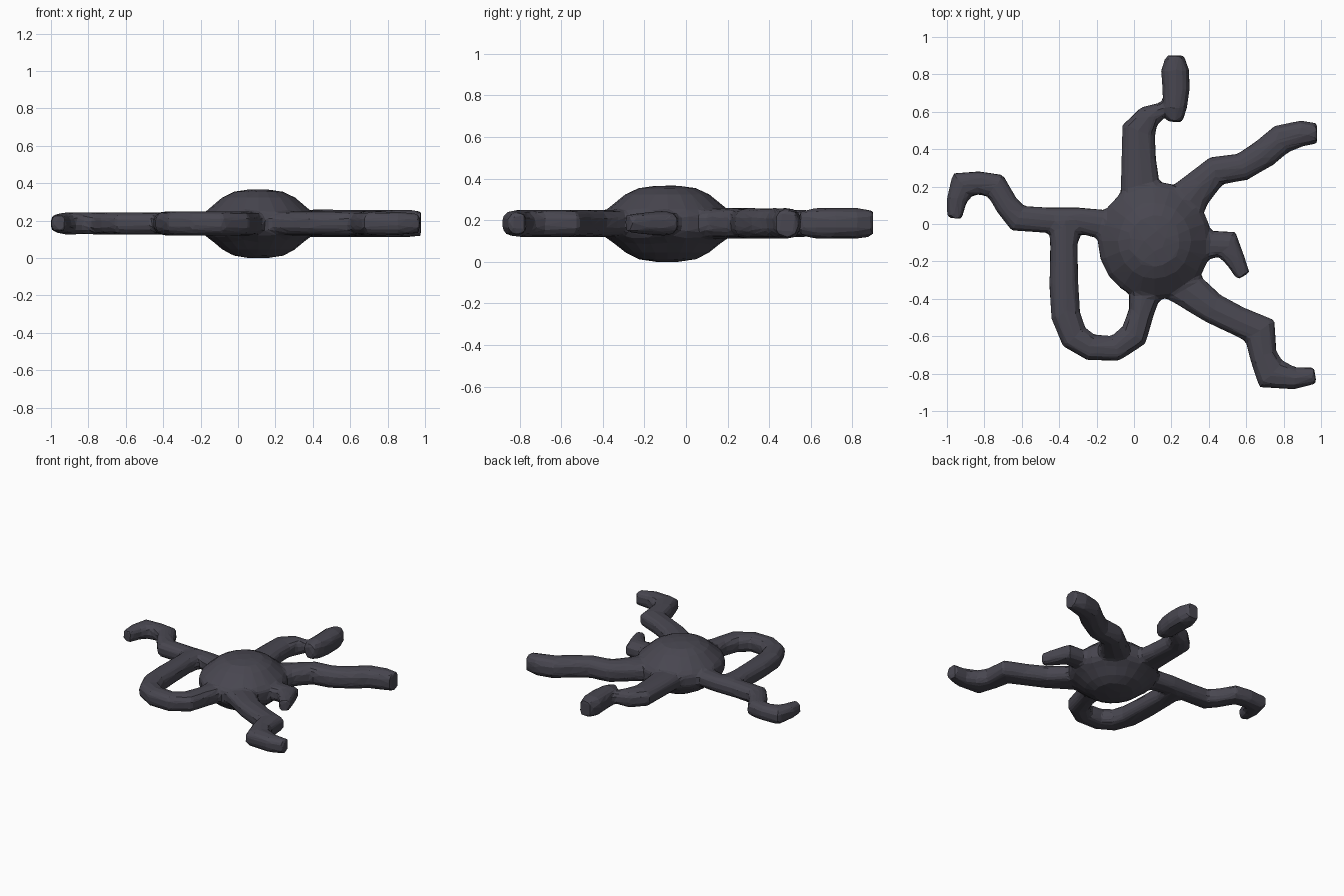
import bpy, bmesh, math
from mathutils import Vector

MID = 0.185          # height of the arms' centre line
SIDES = 10

bm = bmesh.new()


def skin(rings):
    """Bridge a list of vertex rings and cap both ends."""
    n = len(rings[0])
    for a, b in zip(rings, rings[1:]):
        for i in range(n):
            j = (i + 1) % n
            bm.faces.new((a[i], a[j], b[j], b[i]))
    bm.faces.new(rings[0][::-1])
    bm.faces.new(rings[-1])


def arm(points, half_height=0.066):
    """Flat-lying tube through (x, y, half width) points, mitred at bends."""
    pts = [Vector(p[:2]) for p in points]
    rings = []
    for k, p in enumerate(pts):
        before = (p - pts[k - 1]).normalized() if k else (pts[1] - p).normalized()
        after = (pts[k + 1] - p).normalized() if k < len(pts) - 1 else before
        d = (before + after).normalized()
        side = Vector((d.y, -d.x))
        w = points[k][2] / max(d.dot(after), 0.75)
        h = half_height * min(1, 0.35 + points[k][2] / 0.1)
        ring = []
        for i in range(SIDES):
            a = 2 * math.pi * (i + 0.5) / SIDES
            c, s = math.cos(a), math.sin(a)
            c = math.copysign(abs(c) ** 0.75, c)
            s = math.copysign(abs(s) ** 0.75, s)
            q = p + side * w * c
            ring.append(bm.verts.new((q.x, q.y, MID + h * s)))
        rings.append(ring)
    skin(rings)


# Domed body with a flared rim, lathed
profile = [(0.06, 0.0), (0.15, 0.012), (0.22, 0.045), (0.28, 0.09), (0.32, 0.115),
           (0.345, 0.15), (0.345, 0.22), (0.32, 0.25), (0.28, 0.28),
           (0.22, 0.325), (0.15, 0.355), (0.06, 0.366)]
rings = []
for r, z in profile:
    rings.append([bm.verts.new((0.11 + 0.88 * r * math.cos(a), -0.09 + 0.92 * r * math.sin(a), z))
                  for a in (2 * math.pi * i / 20 for i in range(20))])
skin(rings)

# Back arm and its almost detached tip
arm([(0.06, 0.0, 0.15), (0.035, 0.18, 0.11), (0.025, 0.35, 0.095), (0.025, 0.50, 0.09),
     (0.08, 0.575, 0.065), (0.18, 0.63, 0.03)])
arm([(0.22, 0.545, 0.04), (0.22, 0.62, 0.065), (0.225, 0.72, 0.075), (0.22, 0.82, 0.078),
     (0.22, 0.90, 0.05)], 0.075)
# Back right arm
arm([(0.2, 0.02, 0.16), (0.32, 0.17, 0.10), (0.44, 0.285, 0.078), (0.58, 0.305, 0.075),
     (0.70, 0.38, 0.08), (0.79, 0.455, 0.08), (0.90, 0.485, 0.07), (0.98, 0.485, 0.055)], 0.075)
# Front right arm
arm([(0.16, -0.24, 0.14), (0.30, -0.36, 0.10), (0.42, -0.45, 0.085), (0.56, -0.52, 0.08),
     (0.675, -0.57, 0.085), (0.69, -0.70, 0.075), (0.73, -0.80, 0.085), (0.86, -0.825, 0.06),
     (0.97, -0.81, 0.045)])
# Short right arm
arm([(0.3, -0.1, 0.1), (0.42, -0.11, 0.075), (0.50, -0.11, 0.07), (0.54, -0.19, 0.055),
     (0.585, -0.28, 0.038)], 0.06)
# Left arm with hooked end
arm([(0.05, -0.06, 0.16), (-0.12, -0.01, 0.085), (-0.3, 0.02, 0.07), (-0.45, 0.02, 0.07),
     (-0.62, 0.03, 0.07), (-0.68, 0.10, 0.065), (-0.74, 0.205, 0.065), (-0.83, 0.22, 0.063),
     (-0.92, 0.21, 0.068), (-0.95, 0.12, 0.055), (-0.96, 0.03, 0.04)], 0.06)
# Curled front left arm closing a loop
arm([(-0.37, 0.03, 0.09), (-0.375, -0.12, 0.075), (-0.375, -0.32, 0.08), (-0.365, -0.49, 0.08),
     (-0.32, -0.605, 0.075), (-0.23, -0.66, 0.07), (-0.10, -0.665, 0.068), (0.0, -0.595, 0.075),
     (0.04, -0.47, 0.07), (0.06, -0.36, 0.09), (0.1, -0.2, 0.14)])

bmesh.ops.recalc_face_normals(bm, faces=bm.faces[:])
mesh = bpy.data.meshes.new("splat_creature")
bm.to_mesh(mesh)
bm.free()
creature = bpy.data.objects.new("splat_creature", mesh)
bpy.context.collection.objects.link(creature)

# Fuse the parts, blend the joints, then reduce to flat facets
fuse = creature.modifiers.new("fuse", 'REMESH')
fuse.mode = 'VOXEL'
fuse.voxel_size = 0.015
blend = creature.modifiers.new("blend", 'SMOOTH')
blend.factor = 0.5
blend.iterations = 3
facet = creature.modifiers.new("facet", 'DECIMATE')
facet.ratio = 0.07

mat = bpy.data.materials.new("dark_slate")
mat.diffuse_color = (0.065, 0.062, 0.08, 1)
mesh.materials.append(mat)
